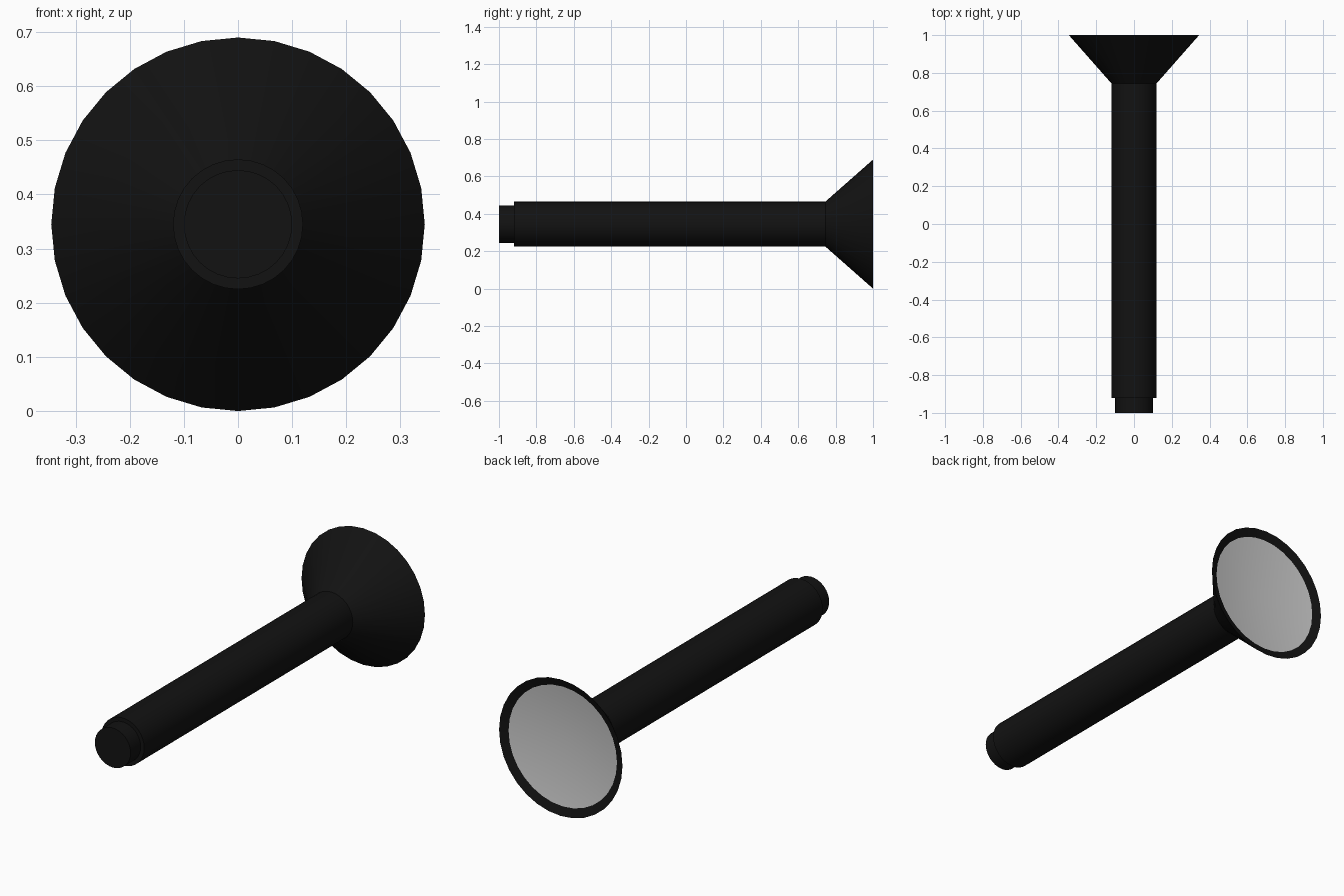
import bpy, bmesh, math

if "Cube" in bpy.data.objects:
    bpy.data.objects.remove(bpy.data.objects["Cube"])

SIDES = 32
AXIS_Z = 0.345

black = bpy.data.materials.new("black_metal")
black.diffuse_color = (0.006, 0.006, 0.006, 1)
black.use_nodes = True
black.node_tree.nodes["Principled BSDF"].inputs["Base Color"].default_value = black.diffuse_color


def lathe(name, profile, material=None):
    """Revolve (radius, y) points around the lengthwise axis; radius 0 makes a pole."""
    bm = bmesh.new()
    rings = []
    for r, y in profile:
        if r == 0:
            rings.append([bm.verts.new((0, y, AXIS_Z))] * SIDES)
        else:
            rings.append([bm.verts.new((r * math.sin(2 * math.pi * i / SIDES), y,
                                        AXIS_Z + r * math.cos(2 * math.pi * i / SIDES)))
                          for i in range(SIDES)])
    for a, b in zip(rings, rings[1:]):
        for i in range(SIDES):
            j = (i + 1) % SIDES
            quad = list(dict.fromkeys((a[i], a[j], b[j], b[i])))
            bm.faces.new(quad)
    mesh = bpy.data.meshes.new(name)
    bm.to_mesh(mesh)
    bm.free()
    obj = bpy.data.objects.new(name, mesh)
    bpy.context.collection.objects.link(obj)
    if material:
        mesh.materials.append(material)
    bpy.ops.object.select_all(action='DESELECT')
    obj.select_set(True)
    bpy.context.view_layer.objects.active = obj
    bpy.ops.object.shade_smooth_by_angle(angle=math.radians(30))
    return obj


# Tail button, tube and flared head with its sloping bezel
lathe("torch_body", [(0, -1), (0.10, -1), (0.10, -0.92), (0.12, -0.92),
                     (0.12, 0.745), (0.345, 1.0), (0.303, 0.984)], black)

# Shallow dished reflector inside the bezel
lathe("reflector", [(0.303, 0.984), (0, 0.945)])
